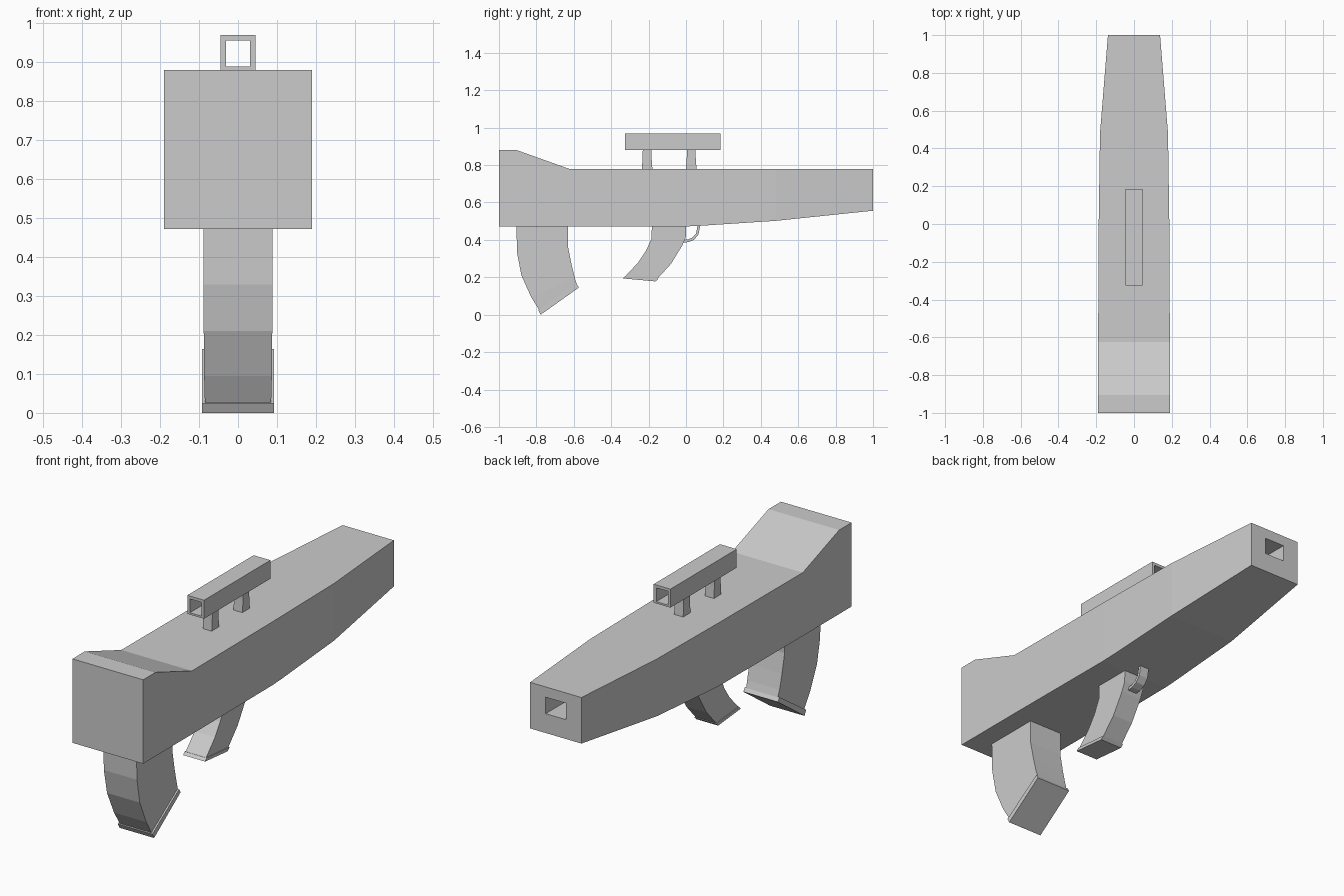
import bpy, bmesh

if "Cube" in bpy.data.objects:
    bpy.data.objects.remove(bpy.data.objects["Cube"])


def loft(name, rings):
    """Rectangular loft: each ring is ((y, z), (y, z), half_width)."""
    bm = bmesh.new()
    loops = []
    for a, b, w in rings:
        loops.append([bm.verts.new((x, *p)) for x, p in
                      ((-w, a), (w, a), (w, b), (-w, b))])
    for l0, l1 in zip(loops, loops[1:]):
        for i in range(4):
            j = (i + 1) % 4
            bm.faces.new((l0[i], l0[j], l1[j], l1[i]))
    bm.faces.new(loops[0])
    bm.faces.new(loops[-1])
    bmesh.ops.recalc_face_normals(bm, faces=bm.faces)
    mesh = bpy.data.meshes.new(name)
    bm.to_mesh(mesh)
    bm.free()
    obj = bpy.data.objects.new(name, mesh)
    bpy.context.collection.objects.link(obj)
    return obj


def box(name, w, y0, y1, z0, z1):
    return loft(name, [((y0, z1), (y0, z0), w), ((y1, z1), (y1, z0), w)])


def cut(obj, cutter):
    mod = obj.modifiers.new("bore", 'BOOLEAN')
    mod.operation = 'DIFFERENCE'
    mod.solver = 'EXACT'
    mod.object = cutter
    cutter.hide_render = True
    cutter.hide_viewport = True
    cutter.display_type = 'WIRE'


# Main body: y, top z, bottom z, half width
stations = [(-1, .88, .472, .19), (-.905, .88, .472, .19), (-.625, .78, .472, .19),
            (0, .78, .472, .187), (.07, .78, .475, .186), (.48, .78, .502, .18),
            (1, .78, .556, .138)]
body = loft("body", [((y, t), (y, b), w) for y, t, b, w in stations])
cut(body, box("muzzle_cutter", .054, .55, 1.1, .65, .73))

# Square sight tube with two flared posts
sight = box("sight_tube", .045, -.325, .184, .88, .97)
cut(sight, box("sight_cutter", .031, -.5, .4, .889, .956))
for label, y in (("rear", -.208), ("front", .028)):
    loft(label + "_sight_post", [((y - d, z), (y + d, z), .024) for z, d in
                                 ((.77, .029), (.81, .026), (.84, .024), (.885, .023))])

# Curved magazine and its floor plate
loft("magazine", [((-.907, .48), (-.63, .48), .089),
                  ((-.903, .33), (-.63, .36), .089),
                  ((-.88, .21), (-.611, .265), .088),
                  ((-.828, .095), (-.594, .195), .087),
                  ((-.785, .025), (-.583, .16), .085)])
loft("magazine_plate", [((-.79, .024), (-.585, .164), .093),
                        ((-.777, .0), (-.573, .145), .093)])

# Swept pistol grip and its base plate
loft("grip", [((-.182, .48), (.001, .48), .055),
              ((-.185, .405), (-.001, .415), .055),
              ((-.215, .34), (-.02, .37), .055),
              ((-.255, .28), (-.08, .272), .055),
              ((-.325, .205), (-.155, .19), .055)])
loft("grip_plate", [((-.325, .207), (-.148, .192), .059),
                    ((-.337, .194), (-.163, .178), .059)])

# Trigger guard: outer and inner arc points
loft("trigger_guard", [((-.03, .385), (-.03, .4), .024),
                       ((.015, .388), (.01, .402), .024),
                       ((.045, .402), (.034, .412), .024),
                       ((.067, .43), (.054, .434), .024),
                       ((.077, .48), (.062, .48), .024)])
